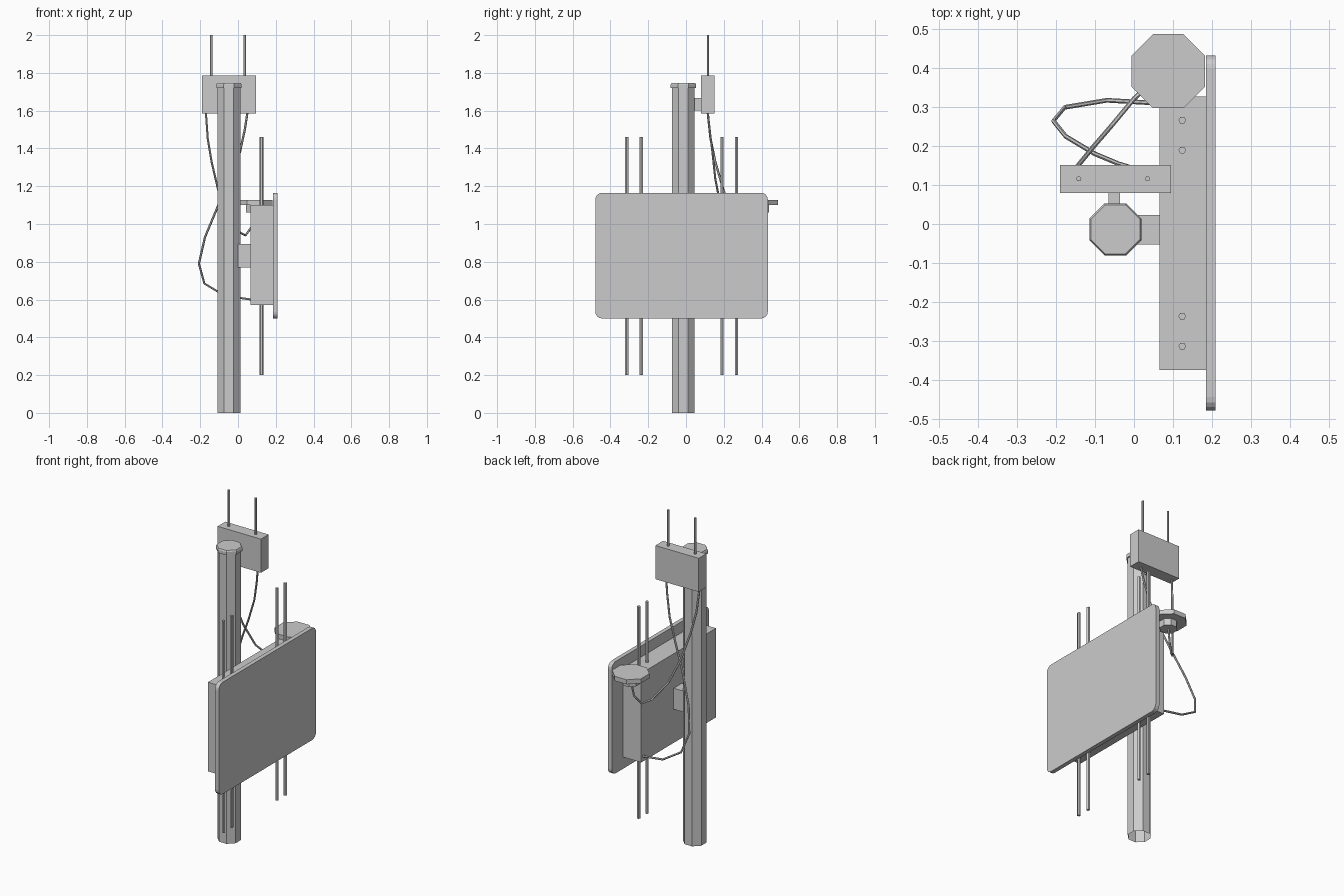
import bpy, bmesh, math
from mathutils import Matrix

if "Cube" in bpy.data.objects:
    bpy.data.objects.remove(bpy.data.objects["Cube"])

grey = bpy.data.materials.new("light_grey")
grey.use_nodes = True
color = (0.6, 0.6, 0.6, 1)
grey.diffuse_color = color
grey.node_tree.nodes["Principled BSDF"].inputs["Base Color"].default_value = color


def finish(name, bm):
    mesh = bpy.data.meshes.new(name)
    bm.to_mesh(mesh)
    bm.free()
    mesh.materials.append(grey)
    obj = bpy.data.objects.new(name, mesh)
    bpy.context.collection.objects.link(obj)
    return obj


def box(name, x, y, z, corner=0):
    """Box from (min, max) ranges; corner rounds the edges running along x."""
    bm = bmesh.new()
    size = [r[1] - r[0] for r in (x, y, z)]
    mid = [(r[0] + r[1]) / 2 for r in (x, y, z)]
    bmesh.ops.create_cube(bm, size=1, matrix=Matrix.Translation(mid) @ Matrix.Diagonal((*size, 1)))
    if corner:
        edges = [e for e in bm.edges if abs(e.verts[0].co.x - e.verts[1].co.x) > 1e-4]
        bmesh.ops.bevel(bm, geom=edges, offset=corner, segments=4, profile=0.5, affect='EDGES')
    return finish(name, bm)


def prism(name, x, y, z, half, sides=8, top_half=None, filled=True):
    """Upright prism; half is the distance from the axis to a flat side."""
    bm = bmesh.new()
    k = 1 / math.cos(math.pi / sides)
    place = Matrix.Translation((x, y, (z[0] + z[1]) / 2)) @ Matrix.Rotation(math.pi / sides, 4, 'Z')
    bmesh.ops.create_cone(bm, cap_ends=filled, segments=sides, radius1=half * k,
                          radius2=(top_half or half) * k, depth=z[1] - z[0], matrix=place)
    return finish(name, bm)


def cable(name, points):
    curve = bpy.data.curves.new(name, 'CURVE')
    curve.dimensions = '3D'
    curve.bevel_depth = 0.006
    curve.bevel_resolution = 1
    curve.use_fill_caps = True
    spline = curve.splines.new('POLY')
    spline.points.add(len(points) - 1)
    for p, co in zip(spline.points, points):
        p.co = (*co, 1)
    spline.use_smooth = False
    curve.materials.append(grey)
    bpy.context.collection.objects.link(bpy.data.objects.new(name, curve))


# Hollow mast, open at the foot, with a chamfered cap
PX, PY = -0.048, -0.014
prism("mast", PX, PY, (0, 1.725), 0.06, filled=False)
prism("mast_cap", PX, PY, (1.72, 1.738), 0.067)
prism("mast_cap_top", PX, PY, (1.738, 1.746), 0.067, top_half=0.063)

# Front plate, equipment case and the bracket to the mast
box("front_plate", (0.185, 0.21), (-0.48, 0.433), (0.5, 1.165), corner=0.035)
box("equipment_case", (0.065, 0.185), (-0.375, 0.328), (0.57, 1.1))
box("case_bracket", (0.0, 0.066), (-0.053, 0.023), (0.77, 0.895))

# Whip antennas above and below the case
for i, y in enumerate((-0.314, -0.237, 0.19, 0.267)):
    prism(f"upper_whip_{i + 1}", 0.124, y, (1.1, 1.46), 0.0085, sides=6)
    prism(f"lower_whip_{i + 1}", 0.124, y, (0.2, 0.57), 0.0085, sides=6)

# Transmitter box near the mast top
box("transmitter_box", (-0.19, 0.095), (0.08, 0.152), (1.585, 1.785))
box("transmitter_bracket", (-0.065, -0.036), (0.04, 0.081), (1.6, 1.667))
for side, x in (("right", -0.142), ("left", 0.035)):
    prism(f"top_antenna_{side}", x, 0.116, (1.785, 2.0), 0.006, sides=6)

# Disc receiver on the case corner
prism("receiver_disc", 0.088, 0.393, (1.1, 1.127), 0.095)
prism("receiver_stem", 0.088, 0.393, (1.06, 1.1), 0.046)

# Hanging cables
cable("receiver_cable", [(-0.17, .115, 1.59), (-0.16, .13, 1.45), (-0.14, .155, 1.33),
                         (-0.105, .198, 1.18), (-0.06, .25, 1.05), (0, .322, .96),
                         (.04, .36, .94), (.072, .385, .985), (.087, .392, 1.07)])
cable("case_cable", [(.05, .115, 1.59), (.036, .125, 1.5), (.01, .14, 1.38),
                     (-0.04, .155, 1.24), (-0.1, .18, 1.11), (-0.175, .225, .93),
                     (-0.207, .265, .79), (-0.178, .3, .685), (-0.07, .318, .62),
                     (.07, .31, .6)])
